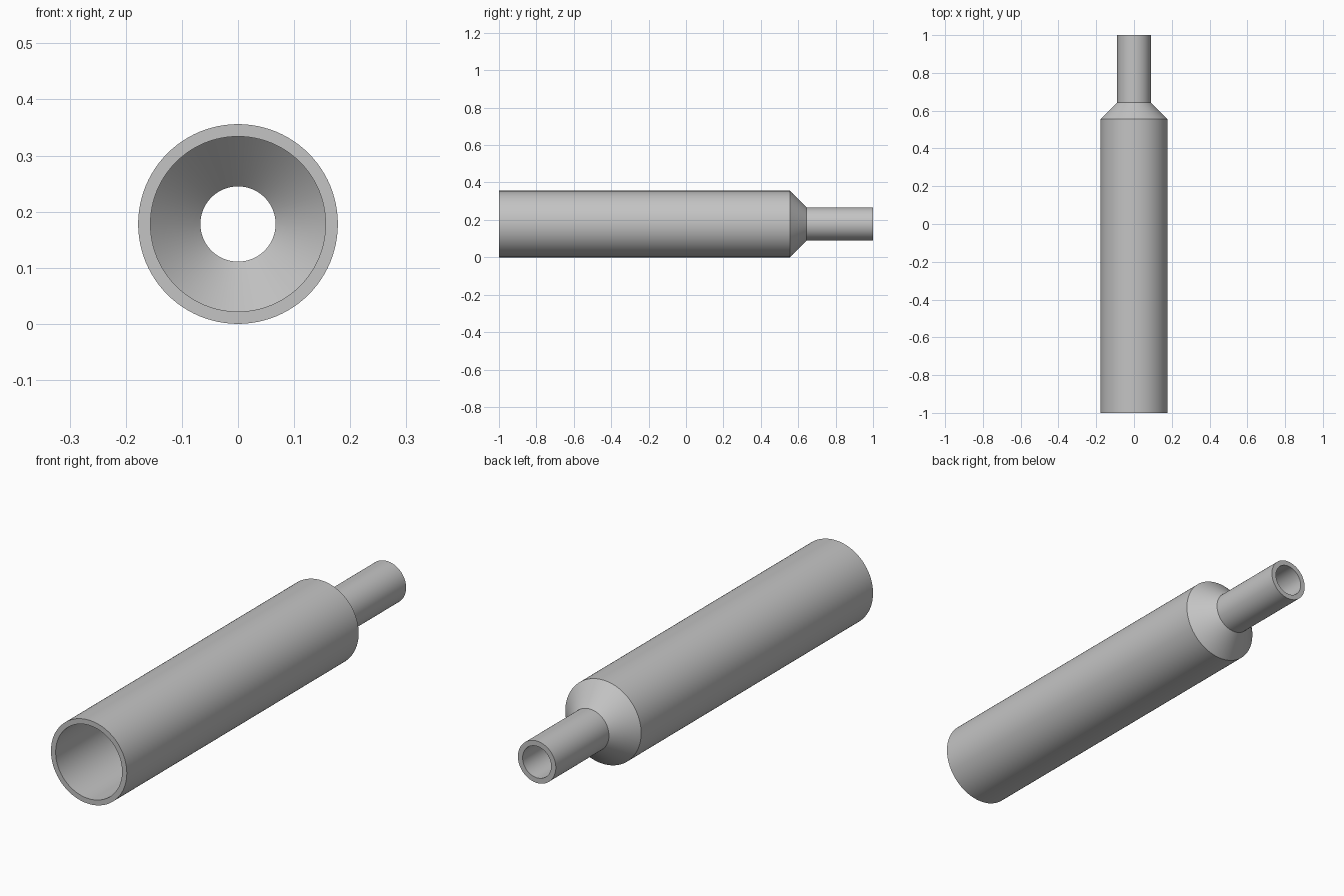
import bpy
import bmesh
import math

cube = bpy.data.objects.get("Cube")
if cube:
    bpy.data.objects.remove(cube, do_unlink=True)

SIDES = 96
AXIS_HEIGHT = 0.178

# Closed wall section as (radius, y): outside front to back, then the bore
SECTION = [
    (0.178, -1.0), (0.178, 0.555), (0.089, 0.644), (0.089, 1.0),
    (0.067, 1.0), (0.067, 0.635), (0.156, 0.546), (0.156, -1.0),
]

grey = bpy.data.materials.new("plain grey")
grey.use_nodes = True
colour = (0.55, 0.55, 0.55, 1.0)
grey.diffuse_color = colour
grey.node_tree.nodes["Principled BSDF"].inputs["Base Color"].default_value = colour


def revolve(name, section, material):
    """Turn a closed section around the lengthwise axis."""
    bm = bmesh.new()
    rings = []
    for radius, y in section:
        angles = [math.tau * i / SIDES for i in range(SIDES)]
        rings.append([bm.verts.new((radius * math.sin(a), y, radius * math.cos(a)))
                      for a in angles])
    for ring, after in zip(rings, rings[1:] + rings[:1]):
        for i in range(SIDES):
            j = (i + 1) % SIDES
            bm.faces.new((ring[i], ring[j], after[j], after[i]))
    bmesh.ops.recalc_face_normals(bm, faces=bm.faces)
    mesh = bpy.data.meshes.new(name)
    bm.to_mesh(mesh)
    bm.free()
    mesh.materials.append(material)
    obj = bpy.data.objects.new(name, mesh)
    bpy.context.collection.objects.link(obj)
    return obj


# Hollow stepped tube: wide barrel, tapered shoulder, narrow spout
tube = revolve("reducer_tube", SECTION, grey)
tube.location.z = AXIS_HEIGHT

bpy.ops.object.select_all(action="DESELECT")
tube.select_set(True)
bpy.context.view_layer.objects.active = tube
bpy.ops.object.shade_smooth_by_angle(angle=math.radians(30))
